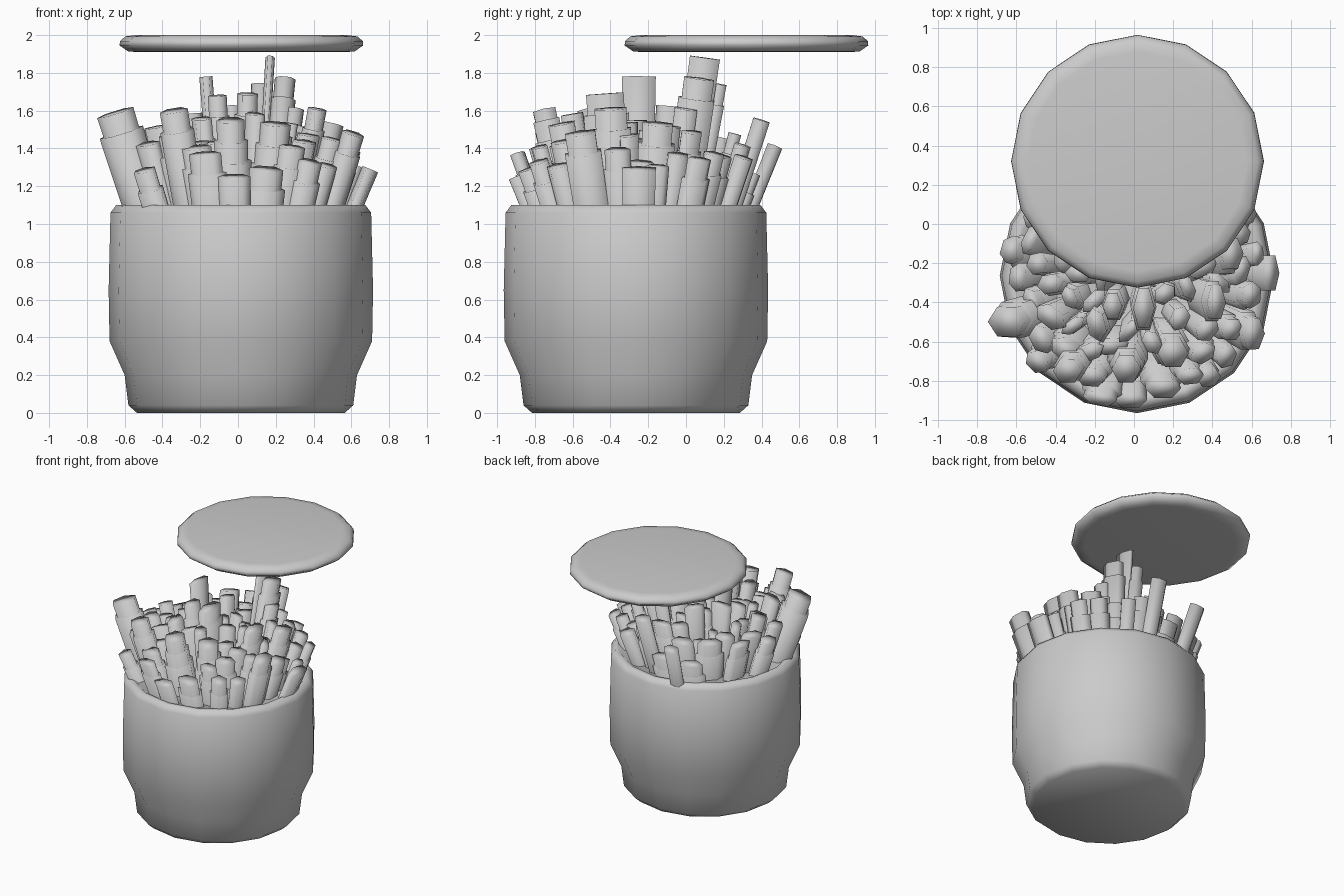
import bpy
import bmesh
import random
from math import cos, sin, pi, sqrt, radians
from mathutils import Vector, Matrix

default = bpy.data.objects.get("Cube")
if default:
    bpy.data.objects.remove(default, do_unlink=True)

random.seed(4)
CENTRE = Vector((0.015, -0.265, 0))
SIDES = 16

# One plain clay colour for everything
clay = bpy.data.materials.new("clay grey")
clay.use_nodes = True
grey = (0.6, 0.6, 0.6, 1)
clay.diffuse_color = grey
clay.node_tree.nodes["Principled BSDF"].inputs["Base Color"].default_value = grey


def finish(bm, name, angle):
    """Turn a bmesh into a smooth shaded object, sharp above the angle."""
    bmesh.ops.recalc_face_normals(bm, faces=bm.faces)
    mesh = bpy.data.meshes.new(name)
    bm.to_mesh(mesh)
    bm.free()
    mesh.materials.append(clay)
    obj = bpy.data.objects.new(name, mesh)
    bpy.context.collection.objects.link(obj)
    bpy.ops.object.select_all(action='DESELECT')
    obj.select_set(True)
    bpy.context.view_layer.objects.active = obj
    bpy.ops.object.shade_smooth_by_angle(angle=radians(angle))


def skin(bm, rings):
    """Bridge a stack of equal rings of points and cap both ends."""
    loops = [[bm.verts.new(p) for p in ring] for ring in rings]
    count = len(loops[0])
    for low, high in zip(loops, loops[1:]):
        for i in range(count):
            j = (i + 1) % count
            bm.faces.new((low[i], low[j], high[j], high[i]))
    bm.faces.new(loops[0][::-1])
    bm.faces.new(loops[-1])


def turned(name, profile, x, y):
    """Lathe a radius and height profile around an upright axis."""
    bm = bmesh.new()
    skin(bm, [[(x + r * cos(2 * pi * i / SIDES), y + r * sin(2 * pi * i / SIDES), z)
               for i in range(SIDES)] for r, z in profile])
    finish(bm, name, 80)


def bar(bm, foot, tip, width, depth, spin):
    """Slightly flared six sided bar from foot to tip."""
    turn = Vector((0, 0, 1)).rotation_difference(tip - foot).to_matrix()
    turn = turn @ Matrix.Rotation(spin, 3, 'Z')
    rings = []
    for origin, size in ((foot, 0.8), (tip, 1.0)):
        rings.append([origin + turn @ Vector((width / 2 * size * cos(pi * i / 3),
                                              depth / sqrt(3) * size * sin(pi * i / 3), 0))
                      for i in range(6)])
    skin(bm, rings)


def stick(bm, tip, width, depth, spin, sleeves):
    """Bar fanning out of the pot, wrapped in shorter and wider sleeves."""
    foot = CENTRE + (tip - CENTRE) * 0.4
    foot.z = 0.3
    bar(bm, foot, tip, width, depth, spin)
    along = (tip - foot).normalized()
    for n in range(1, sleeves + 1):
        grow = 1 + 0.2 * n
        bar(bm, foot, tip - along * 0.11 * n, width * grow, depth * grow, spin)


# Pot with a narrow foot, rounded rim and a slightly sunken top
turned("pot", [(0.55, 0), (0.595, 0.04), (0.615, 0.2), (0.695, 0.38), (0.7, 0.65),
               (0.69, 1.06), (0.66, 1.1), (0.625, 1.1), (0.6, 1.08)],
       CENTRE.x, CENTRE.y)

# Floating lid with flat faces and a rounded edge
turned("lid", [(0.55, 1.91), (0.6, 1.914), (0.645, 1.945), (0.643, 1.968),
               (0.615, 1.993), (0.56, 2.0)], 0.018, 0.32)

# Main sticks: tip position, width, depth, sleeves
MAIN = [
    (-0.65, -0.5, 1.59, 0.2, 0.15, 1), (-0.34, -0.75, 1.6, 0.15, 0.12, 1),
    (-0.17, -0.25, 1.78, 0.07, 0.18, 0), (0.17, 0.1, 1.88, 0.05, 0.16, 0),
    (0.25, 0.07, 1.77, 0.11, 0.16, 1), (0.42, -0.4, 1.61, 0.1, 0.17, 1),
    (0.61, -0.56, 1.48, 0.12, 0.16, 1), (0.7, -0.25, 1.29, 0.09, 0.18, 0),
    (0.05, -0.43, 1.69, 0.11, 0.2, 1), (-0.04, -0.74, 1.55, 0.15, 0.14, 2),
    (0.2, -0.66, 1.53, 0.16, 0.14, 2), (0.15, -0.84, 1.29, 0.18, 0.1, 1),
    (0.38, -0.78, 1.33, 0.13, 0.1, 1), (-0.02, -0.9, 1.25, 0.17, 0.08, 0),
    (0.5, -0.15, 1.53, 0.12, 0.16, 1), (0.1, 0.4, 1.55, 0.14, 0.09, 0),
    (-0.2, 0.47, 1.41, 0.13, 0.08, 0), (0.3, 0.0, 1.61, 0.1, 0.12, 1),
    (-0.11, -0.42, 1.68, 0.1, 0.13, 1), (0.12, 0.18, 1.74, 0.1, 0.07, 1),
]
bm = bmesh.new()
tips = []
for x, y, z, width, depth, sleeves in MAIN:
    tips.append(Vector((x, y)))
    stick(bm, Vector((x, y, z)), width, depth, 0, sleeves)
finish(bm, "main_sticks", 120)

# Filler sticks spread over a dome, packed between the main ones
bm = bmesh.new()
COUNT = 90
for k in range(COUNT):
    reach = 0.68 * sqrt((k + 0.5) / COUNT)
    turn = k * pi * (3 - sqrt(5))
    spot = CENTRE + Vector((reach * cos(turn), reach * sin(turn), 0))
    if min((spot.xy - t).length for t in tips) < 0.08:
        continue
    spot.z = 1.61 - 0.66 * reach ** 2 + random.uniform(-0.1, 0.07)
    # Sticks along the rim lie flat against it, inner ones face any way
    loose = random.uniform(-0.4, 0.4) if reach > 0.5 else random.uniform(-pi, pi)
    stick(bm, spot, random.uniform(0.12, 0.18), random.uniform(0.06, 0.1),
          turn + pi / 2 + loose, random.choice((0, 1)))
finish(bm, "filler_sticks", 120)
